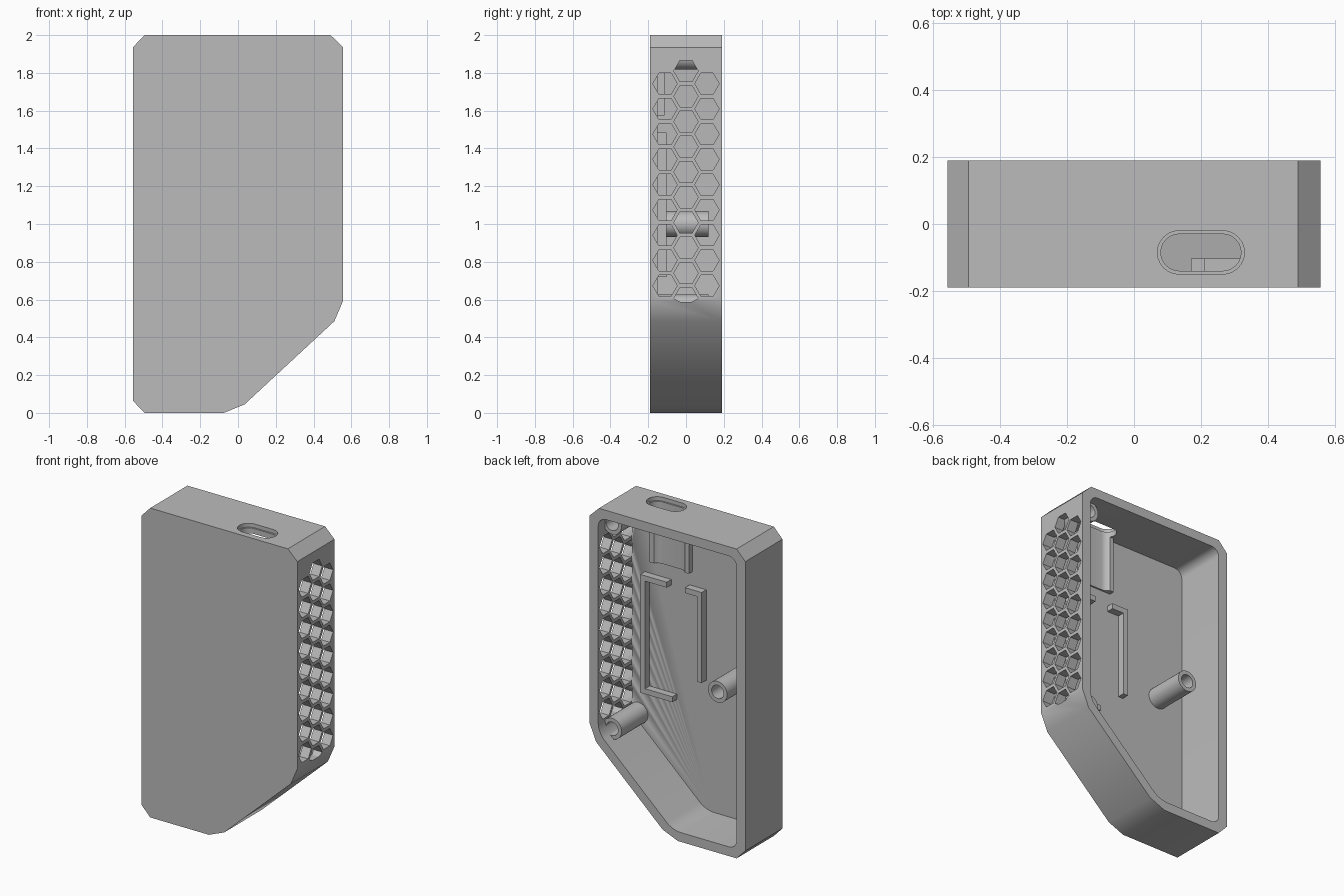
import bpy, bmesh, math

if "Cube" in bpy.data.objects:
    bpy.data.objects.remove(bpy.data.objects["Cube"])

gray = bpy.data.materials.new("plain_gray")
gray.use_nodes = True
gray.diffuse_color = (0.5, 0.5, 0.5, 1)
gray.node_tree.nodes["Principled BSDF"].inputs["Base Color"].default_value = (0.5, 0.5, 0.5, 1)

PLACE = {"x": lambda u, v, t: (t, u, v),
         "y": lambda u, v, t: (u, t, v),
         "z": lambda u, v, t: (u, v, t)}


def prism(name, outlines, axis, start, end, fillet=0):
    """Extrude closed 2D outlines along an axis, optionally rounding the long edges."""
    bm = bmesh.new()
    for pts in outlines:
        rings = [[bm.verts.new(PLACE[axis](u, v, t)) for u, v in pts] for t in (start, end)]
        bm.faces.new(rings[0])
        bm.faces.new(rings[1][::-1])
        sides = []
        for i in range(len(pts)):
            j = i - 1
            bm.faces.new((rings[0][j], rings[0][i], rings[1][i], rings[1][j]))
            sides.append(bm.edges.get((rings[0][i], rings[1][i])))
        if fillet:
            bmesh.ops.bevel(bm, geom=sides, offset=fillet, segments=6,
                            profile=0.5, affect='EDGES')
    bmesh.ops.recalc_face_normals(bm, faces=bm.faces)
    mesh = bpy.data.meshes.new(name)
    bm.to_mesh(mesh)
    bm.free()
    mesh.materials.append(gray)
    obj = bpy.data.objects.new(name, mesh)
    bpy.context.collection.objects.link(obj)
    return obj


def activate(obj):
    bpy.ops.object.select_all(action='DESELECT')
    obj.select_set(True)
    bpy.context.view_layer.objects.active = obj


def cut(obj, cutter):
    mod = obj.modifiers.new("cut", 'BOOLEAN')
    mod.operation = 'DIFFERENCE'
    mod.solver = 'EXACT'
    mod.object = cutter
    activate(obj)
    bpy.ops.object.modifier_apply(modifier=mod.name)
    bpy.data.objects.remove(cutter)


def smooth(obj):
    activate(obj)
    bpy.ops.object.shade_smooth_by_angle(angle=math.radians(30))


def circle(cx, cy, r, n):
    return [(cx + r * math.cos(math.tau * i / n), cy + r * math.sin(math.tau * i / n))
            for i in range(n)]


def pill(cx, cy, half, r, n=12):
    arc = [(math.sin(math.pi * i / n) * r, -math.cos(math.pi * i / n) * r) for i in range(n + 1)]
    return ([(cx + half + u, cy + v) for u, v in arc]
            + [(cx - half - u, cy - v) for u, v in arc])


BACK, FLOOR = 0.19, -0.15

# Case shell with an open back
outer = [(-0.495, 2), (0.49, 2), (0.557, 1.935), (0.557, 0.595), (0.51, 0.485),
         (0.035, 0.045), (-0.075, 0), (-0.495, 0), (-0.557, 0.065), (-0.557, 1.935)]
inner = [(-0.495, 1.94), (0.495, 1.94), (0.495, 0.552), (-0.037, 0.06), (-0.495, 0.06)]
case = prism("case_shell", [outer], "y", -BACK, BACK)
cut(case, prism("cavity", [inner], "y", FLOOR, 0.3, fillet=0.055))

# Hexagonal vent grid through the side wall
pitch, hexes = 0.1337, []
for column in (-1, 0, 1):
    rows, top = (10, 1.81) if column == 0 else (9, 1.743)
    for row in range(rows):
        outline = circle(column * 0.111, top - row * pitch, 0.0645, 6)
        hexes.append([(y, max(z, 0.588)) for y, z in outline])
# The lowest middle cell is trimmed flat where the wall ends
hexes[18] = [(y, z) for y, z in hexes[18]]
cut(case, prism("vents", hexes, "x", 0.49, 0.65))

# Connector slot with a stepped rim in the top wall
cut(case, prism("slot_rim", [pill(0.2, -0.085, 0.065, 0.065)], "z", 1.975, 2.1))
cut(case, prism("slot", [pill(0.2, -0.085, 0.065, 0.055)], "z", 1.9, 2.1))
smooth(case)

# Cradle below the slot
cradle = prism("connector_cradle", [[(0.06, -0.16), (0.34, -0.16), (0.34, -0.115), (0.06, -0.115)]],
               "z", 1.575, 1.945)
cut(cradle, prism("channel", [pill(0.2, -0.085, 0.065, 0.055)], "z", 1.5, 2.1))
smooth(cradle)

# Board rails with hooked ends
w, lo, hi = 0.035, 0.72, 1.485
left_rail = [(0.21, hi), (0.4, hi), (0.4, lo), (0.17, lo), (0.17, lo + w),
             (0.4 - w, lo + w), (0.4 - w, hi - w), (0.21, hi - w)]
right_rail = [(0.08, hi), (-0.04, hi), (-0.04, 0.9), (w - 0.04, 0.9),
              (w - 0.04, hi - w), (0.08, hi - w)]
prism("left_board_rail", [left_rail], "y", FLOOR - 0.01, -0.103)
prism("right_board_rail", [right_rail], "y", FLOOR - 0.01, -0.103)

# Hollow screw posts
for name, x, z in (("middle", -0.31, 1.0), ("lower", 0.445, 0.56), ("upper", 0.445, 1.885)):
    post = prism(name + "_screw_post", [circle(x, z, 0.068, 32)], "y", FLOOR - 0.01, 0.12)
    cut(post, prism("hole", [circle(x, z, 0.043, 32)], "y", -0.08, 0.2))
    smooth(post)
